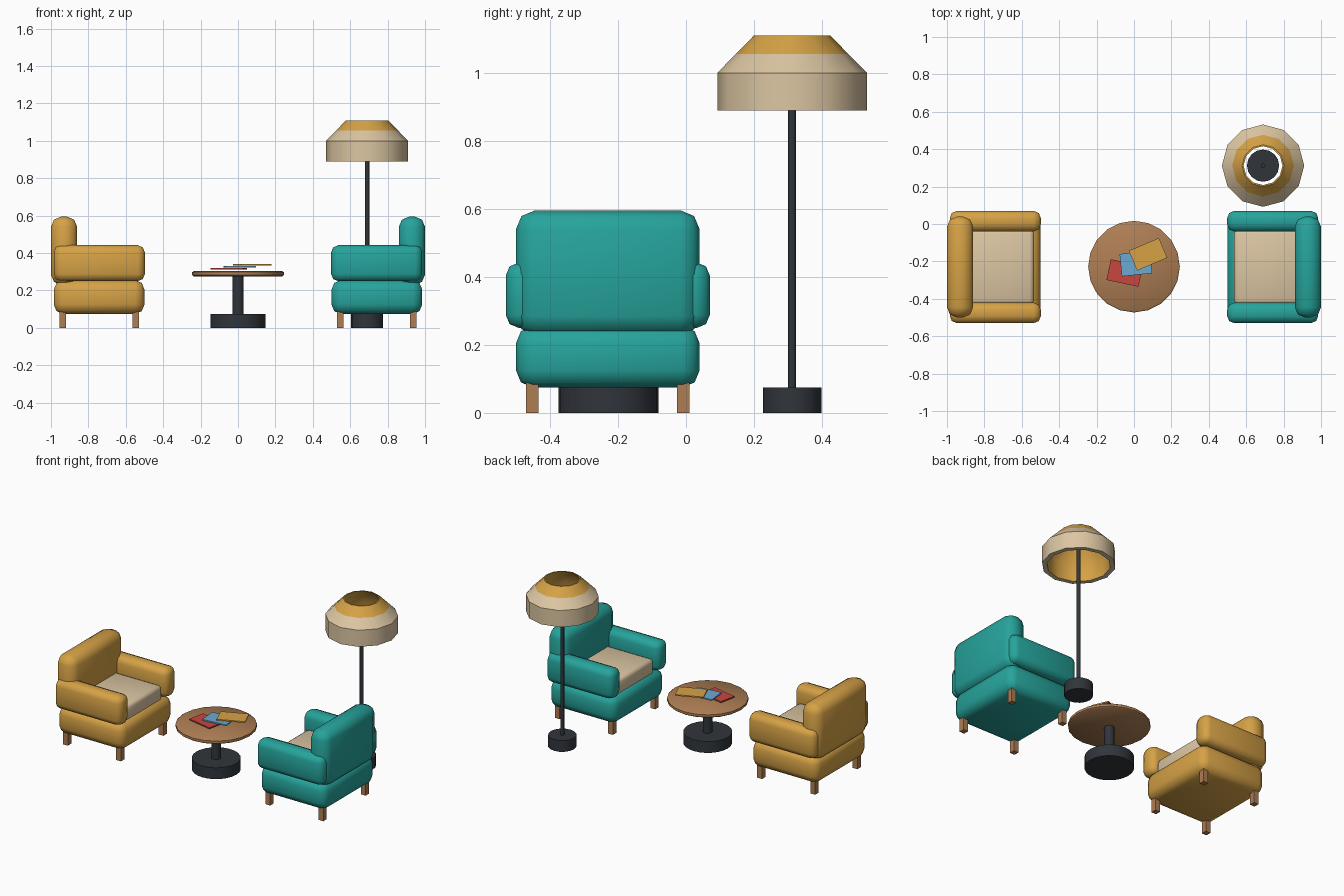
import bpy, bmesh, math
from mathutils import Matrix

if "Cube" in bpy.data.objects:
    bpy.data.objects.remove(bpy.data.objects["Cube"])


def material(name, r, g, b):
    m = bpy.data.materials.new(name)
    lin = [((c / 255 + 0.055) / 1.055) ** 2.4 for c in (r, g, b)]
    m.diffuse_color = (*lin, 1)
    m.use_nodes = True
    m.node_tree.nodes["Principled BSDF"].inputs["Base Color"].default_value = m.diffuse_color
    return m


MUSTARD = material("mustard", 214, 162, 70)
TEAL = material("teal", 38, 164, 156)
BEIGE = material("beige", 220, 198, 162)
WOOD = material("wood", 174, 126, 84)
DARK = material("charcoal", 48, 53, 59)
RED = material("red", 200, 70, 62)
BLUE = material("sky blue", 108, 170, 212)


def finish(name, bm, mats, smooth=None):
    bmesh.ops.recalc_face_normals(bm, faces=bm.faces)
    me = bpy.data.meshes.new(name)
    bm.to_mesh(me)
    bm.free()
    for m in mats:
        me.materials.append(m)
    ob = bpy.data.objects.new(name, me)
    bpy.context.collection.objects.link(ob)
    if smooth:
        bpy.ops.object.select_all(action='DESELECT')
        ob.select_set(True)
        bpy.context.view_layer.objects.active = ob
        bpy.ops.object.shade_smooth_by_angle(angle=math.radians(smooth))
    return ob


def box(name, x, y, z, mat, bevel=0.0, turn=0.0):
    """Box between (min, max) pairs, optionally with rounded edges."""
    size = [abs(p[1] - p[0]) for p in (x, y, z)]
    mid = [(p[0] + p[1]) / 2 for p in (x, y, z)]
    bm = bmesh.new()
    bmesh.ops.create_cube(bm, size=1, matrix=Matrix.Diagonal((*size, 1)))
    if bevel:
        bmesh.ops.bevel(bm, geom=bm.edges[:], offset=bevel, segments=2,
                        profile=0.5, affect='EDGES')
    ob = finish(name, bm, [mat], 60 if bevel else None)
    ob.location = mid
    ob.rotation_euler.z = math.radians(turn)
    return ob


def lathe(name, cx, cy, profile, sides, mats, closed=False, rule=None):
    """Revolve (radius, height) points; open profiles are capped."""
    bm = bmesh.new()
    rings = [[bm.verts.new((cx + r * math.cos(2 * math.pi * i / sides),
                            cy + r * math.sin(2 * math.pi * i / sides), z))
              for i in range(sides)] for r, z in profile]
    n = len(rings)
    for k in range(n if closed else n - 1):
        a, b = rings[k], rings[(k + 1) % n]
        for i in range(sides):
            j = (i + 1) % sides
            f = bm.faces.new((a[i], a[j], b[j], b[i]))
            f.material_index = rule(k) if rule else 0
    if not closed:
        bm.faces.new(rings[0])
        bm.faces.new(rings[-1])
    return finish(name, bm, mats, 40)


def armchair(label, s, fabric):
    """s = -1 puts the chair on the left, 1 on the right, facing the table."""
    def part(name, x0, x1, y, z, mat, bevel=0.0):
        box(f"{label}_{name}", (s * x0, s * x1), y, z, mat, bevel)

    part("base", 0.5, 0.985, (-0.50, 0.04), (0.075, 0.255), fabric, 0.05)
    part("back", 0.86, 1.0, (-0.50, 0.04), (0.23, 0.595), fabric, 0.055)
    part("arm_front", 0.498, 0.985, (-0.53, -0.42), (0.25, 0.442), fabric, 0.038)
    part("arm_rear", 0.498, 0.985, (-0.04, 0.07), (0.25, 0.442), fabric, 0.038)
    part("seat_cushion", 0.535, 0.90, (-0.43, -0.03), (0.22, 0.338), BEIGE, 0.022)
    for x in (0.53, 0.92):
        for y in (-0.47, -0.026):
            part("leg", x, x + 0.035, (y, y + 0.036), (0, 0.1), WOOD)


armchair("mustard_armchair", -1, MUSTARD)
armchair("teal_armchair", 1, TEAL)

# Round pedestal table
TY = -0.228
lathe("table_top", 0, TY, [(0.235, 0.275), (0.245, 0.282), (0.245, 0.298),
                           (0.235, 0.305)], 20, [WOOD])
lathe("table_column", 0, TY, [(0.03, 0.07), (0.03, 0.28)], 20, [DARK])
lathe("table_base", 0, TY, [(0.147, 0), (0.147, 0.075)], 24, [DARK])

# Magazines fanned out just above the table top
for name, x, y, w, d, z, turn, mat in (
        ("red_magazine", -0.05, -0.262, 0.175, 0.113, 0.312, -12, RED),
        ("blue_magazine", 0.01, -0.212, 0.163, 0.12, 0.323, 6, BLUE),
        ("mustard_magazine", 0.075, -0.162, 0.175, 0.115, 0.334, 23, MUSTARD)):
    box(name, (x - w / 2, x + w / 2), (y - d / 2, y + d / 2), (z, z + 0.008),
        mat, turn=turn)

# Floor lamp
LX, LY = 0.69, 0.312
lathe("lamp_base", LX, LY, [(0.086, 0), (0.086, 0.075)], 16, [DARK])
lathe("lamp_pole", LX, LY, [(0.012, 0.07), (0.012, 1.02)], 12, [DARK])
# Hollow shade: beige outside and lip, mustard top and lining
shade = [(0.19, 0.89), (0.22, 0.89), (0.22, 1.0), (0.165, 1.056), (0.112, 1.11),
         (0.104, 1.11), (0.19, 1.0)]
lathe("lamp_shade", LX, LY, shade, 12, [BEIGE, MUSTARD], closed=True,
      rule=lambda k: 0 if k < 3 else 1)
